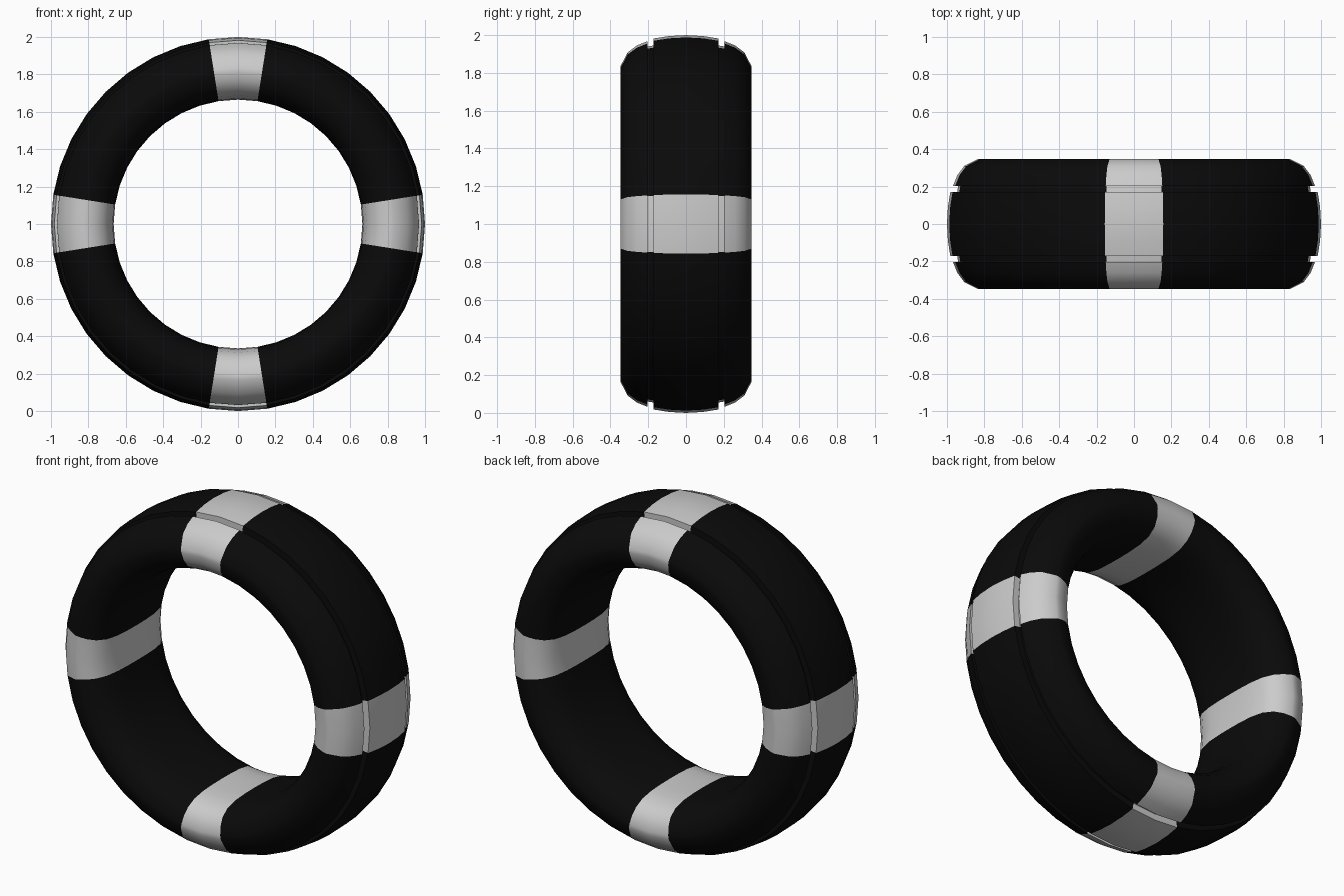
import bpy, bmesh, math

if "Cube" in bpy.data.objects:
    bpy.data.objects.remove(bpy.data.objects["Cube"])

SEGMENTS = 40
CENTRE_Z = 1.0

# Half cross-section (y, radius), from middle of tread round to middle of bore
half = [(0, 1.0), (0.09, 0.995), (0.172, 0.982),
        (0.172, 0.945), (0.203, 0.94),            # groove floor
        (0.203, 0.968), (0.26, 0.945), (0.31, 0.908), (0.347, 0.835),
        (0.347, 0.81), (0.335, 0.765), (0.305, 0.72), (0.25, 0.687),
        (0.17, 0.671), (0.08, 0.666), (0, 0.665)]
profile = half + [(-y, r) for y, r in reversed(half[1:-1])]


def ring_section(name, first, count, material=None):
    """Sweep the profile through a range of ring segments."""
    bm = bmesh.new()
    loops = []
    for i in range(first, first + count + 1):
        a = 2 * math.pi * i / SEGMENTS
        loops.append([bm.verts.new((r * math.sin(a), y, CENTRE_Z + r * math.cos(a)))
                      for y, r in profile])
    n = len(profile)
    for a, b in zip(loops, loops[1:]):
        for j in range(n):
            k = (j + 1) % n
            bm.faces.new((a[j], b[j], b[k], a[k]))
    # Make the normals point away from the core of the tube
    bm.normal_update()
    bm.faces.ensure_lookup_table()
    f = bm.faces[0]
    c = f.calc_center_median()
    if f.normal.x * c.x + f.normal.z * (c.z - CENTRE_Z) < 0:
        bmesh.ops.reverse_faces(bm, faces=bm.faces[:])
    mesh = bpy.data.meshes.new(name)
    bm.to_mesh(mesh)
    bm.free()
    obj = bpy.data.objects.new(name, mesh)
    bpy.context.collection.objects.link(obj)
    if material:
        mesh.materials.append(material)
    bpy.ops.object.select_all(action='DESELECT')
    obj.select_set(True)
    bpy.context.view_layer.objects.active = obj
    bpy.ops.object.shade_smooth_by_angle(angle=math.radians(35))
    return obj


black = bpy.data.materials.new("black_rubber")
black.diffuse_color = (0.003, 0.003, 0.003, 1)
black.use_nodes = True
black.node_tree.nodes["Principled BSDF"].inputs["Base Color"].default_value = black.diffuse_color

# Four pale bands at the quarters, with black sections between them
for q, side in enumerate(("top", "right", "bottom", "left")):
    start = q * SEGMENTS // 4
    ring_section("pale_band_" + side, start - 1, 2)
    ring_section("black_section_after_" + side, start + 1, SEGMENTS // 4 - 2, black)
